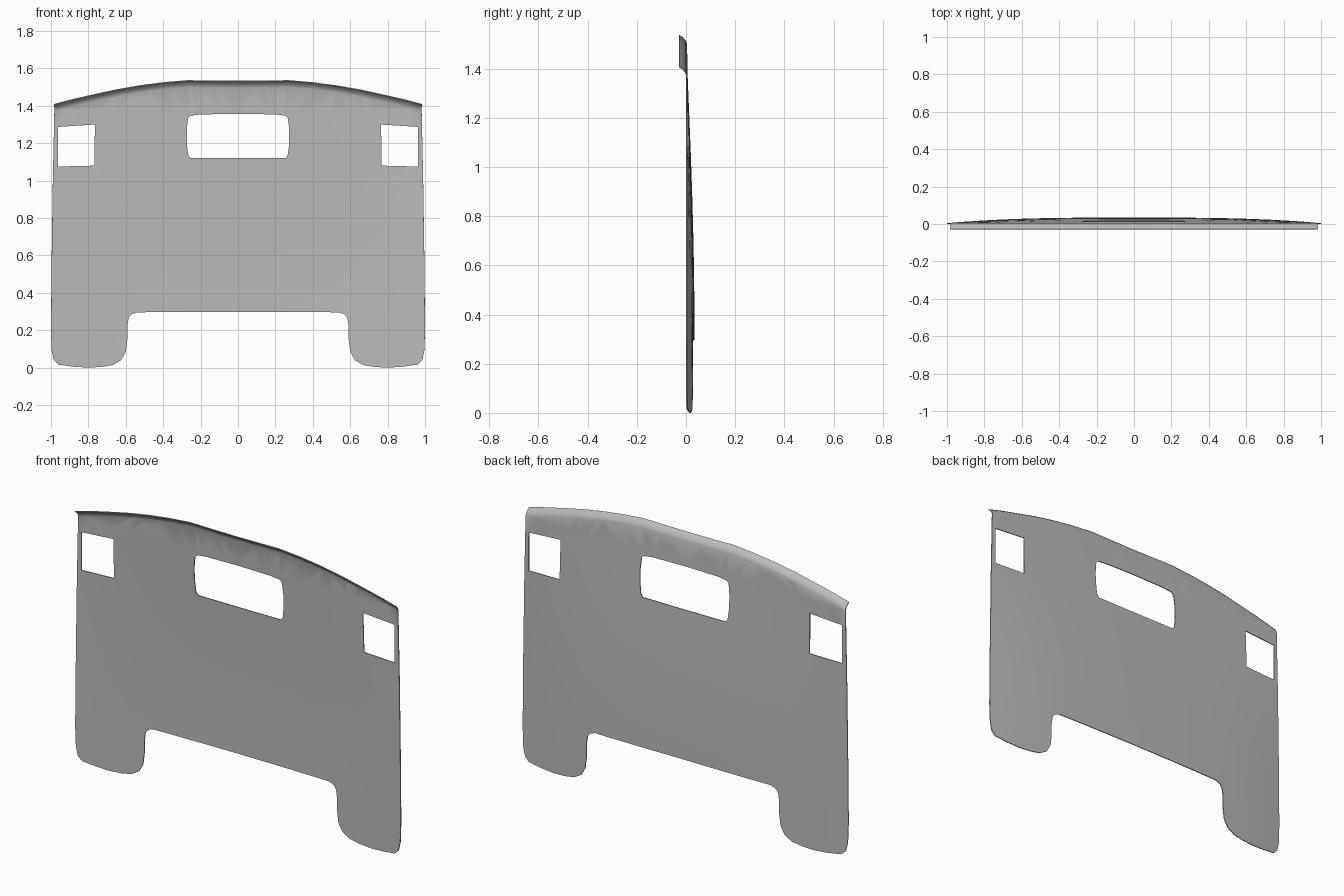
import bpy, bmesh, math
from mathutils import Vector

if "Cube" in bpy.data.objects:
    bpy.data.objects.remove(bpy.data.objects["Cube"])

grey = bpy.data.materials.new("plain grey")
grey.use_nodes = True
grey.diffuse_color = (0.5, 0.5, 0.5, 1)
grey.node_tree.nodes["Principled BSDF"].inputs["Base Color"].default_value = (0.5, 0.5, 0.5, 1)

LIP = 0.035


def mirror(half):
    """Close a half outline given on the +x side."""
    return half + [(-x, z) for x, z in reversed(half) if x > 0]


def bulge(x, z):
    """Depth of the bowed sheet: deepest low in the middle, flat near the top."""
    t = max(0.0, min(1.0, (1.42 - z) / 1.1))
    across = 1 - abs(x) ** 3
    return 0.03 * across * math.sin(t * math.pi / 2) + 0.002


# Outer outline: arched top, straight sides, two rounded feet
outer = mirror([
    (0, 1.497), (0.14, 1.498), (0.27, 1.5), (0.4, 1.489), (0.53, 1.472),
    (0.66, 1.449), (0.8, 1.418), (0.9, 1.395), (0.982, 1.373),
    (0.99, 1.0), (0.996, 0.6), (1.0, 0.2), (0.996, 0.09), (0.985, 0.04),
    (0.96, 0.016), (0.88, 0.005), (0.8, 0), (0.73, 0.004), (0.67, 0.014),
    (0.625, 0.04), (0.6, 0.085), (0.592, 0.15), (0.592, 0.22),
    (0.585, 0.265), (0.57, 0.285), (0.54, 0.296), (0, 0.298)])

# Window openings
middle = mirror([(0, 1.357), (0.2, 1.354), (0.255, 1.347), (0.267, 1.335),
                 (0.274, 1.27), (0.274, 1.2), (0.267, 1.14), (0.255, 1.121), (0, 1.12)])
side = [(0.765, 1.3), (0.962, 1.287), (0.962, 1.075), (0.768, 1.08)]

bm = bmesh.new()
for loop in (outer, middle, side, [(-x, z) for x, z in side]):
    verts = [bm.verts.new((x, 0, z)) for x, z in loop]
    for a, b in zip(verts, verts[1:] + verts[:1]):
        bm.edges.new((a, b))
bmesh.ops.triangle_fill(bm, edges=bm.edges[:], use_beauty=True, normal=(0, -1, 0))


def slice_sheet(co, normal):
    bmesh.ops.bisect_plane(bm, geom=bm.verts[:] + bm.edges[:] + bm.faces[:],
                           plane_co=co, plane_no=normal, dist=1e-5)


# Slice the flat sheet so that it can bend
for i in range(-11, 12):
    slice_sheet((i / 12, 0, 0), (1, 0, 0))
for k in range(1, 12):
    slice_sheet((0, 0, k / 8), (0, 0, 1))


def is_top(e):
    a, b = (v.co for v in e.verts)
    return e.is_boundary and min(a.z, b.z) > 1.36 and abs(a.x - b.x) > 0.001


top_edges = [e for e in bm.edges if is_top(e)]
for v in bm.verts:
    v.co.y = bulge(v.co.x, v.co.z)

# Roll the top edge forward into a lip
for dy, dz in ((-0.005, 0.012), (-0.011, 0.013), (-0.014, 0.010)):
    geom = bmesh.ops.extrude_edge_only(bm, edges=top_edges)["geom"]
    moved = [g for g in geom if isinstance(g, bmesh.types.BMVert)]
    bmesh.ops.translate(bm, verts=moved, vec=Vector((0, dy, dz)))
    top_edges = [g for g in geom if isinstance(g, bmesh.types.BMEdge)]

bmesh.ops.recalc_face_normals(bm, faces=bm.faces[:])
if sum(f.normal.y * f.calc_area() for f in bm.faces) > 0:
    bmesh.ops.reverse_faces(bm, faces=bm.faces[:])

mesh = bpy.data.meshes.new("rear_panel")
bm.to_mesh(mesh)
bm.free()
mesh.materials.append(grey)
panel = bpy.data.objects.new("rear_panel", mesh)
bpy.context.collection.objects.link(panel)

# Give the sheet a thin wall
wall = panel.modifiers.new("thin wall", "SOLIDIFY")
wall.thickness = 0.005
wall.offset = 0

bpy.context.view_layer.objects.active = panel
panel.select_set(True)
bpy.ops.object.modifier_apply(modifier=wall.name)
bpy.ops.object.shade_smooth_by_angle(angle=math.radians(40))
